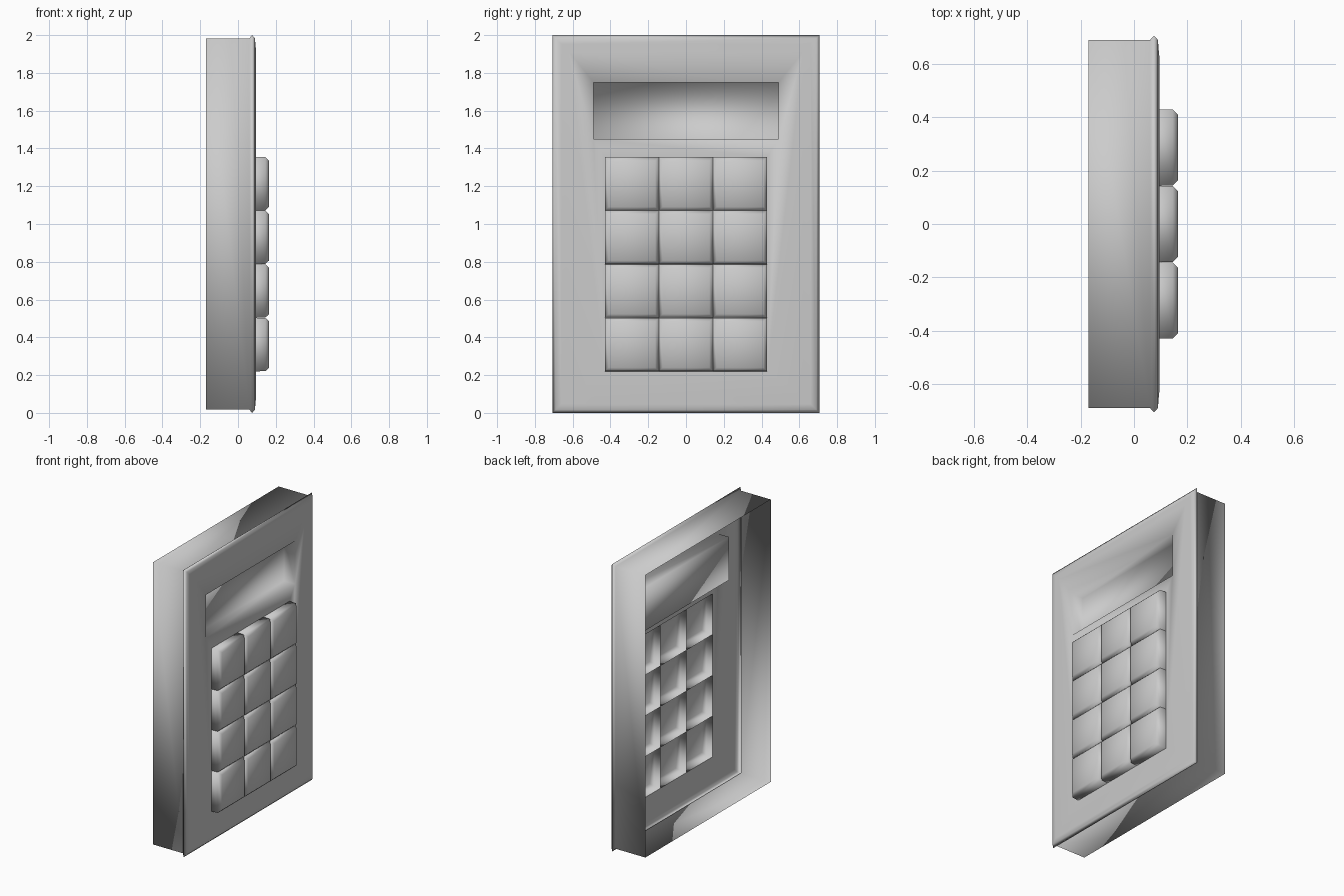
import bpy, bmesh

cube = bpy.data.objects.get("Cube")
if cube:
    bpy.data.objects.remove(cube, do_unlink=True)

grey = bpy.data.materials.new("light grey plastic")
grey.use_nodes = True
colour = (0.6, 0.6, 0.6, 1)
grey.diffuse_color = colour
grey.node_tree.nodes["Principled BSDF"].inputs["Base Color"].default_value = colour


def rect(bm, x, y0, y1, z0, z1):
    """Four vertices of an upright rectangle, anticlockwise seen from +x."""
    corners = ((y0, z0), (y1, z0), (y1, z1), (y0, z1))
    return [bm.verts.new((x, y, z)) for y, z in corners]


def bridge(bm, a, b):
    """Wall of four quads between two rectangles."""
    for i in range(4):
        j = (i + 1) % 4
        bm.faces.new((a[i], a[j], b[j], b[i]))


def finish(bm, name):
    mesh = bpy.data.meshes.new(name)
    bm.to_mesh(mesh)
    bm.free()
    mesh.materials.append(grey)
    for p in mesh.polygons:
        p.use_smooth = True
    obj = bpy.data.objects.new(name, mesh)
    bpy.context.collection.objects.link(obj)
    return obj


# Housing: open-backed shell with a flared lip and a very slightly raised face
bm = bmesh.new()
profile = ((-0.17, 0.69), (0.06, 0.69), (0.075, 0.707), (0.09, 0.69),
           (0.092, 0.66), (0.096, 0.62))
loops = [rect(bm, x, -h, h, 0.293 - h + 0.414, 1.293 + h) for x, h in profile]
for a, b in zip(loops, loops[1:]):
    bridge(bm, a, b)

# Face panel around the display recess and the keypad opening
FACE = 0.096
KEY_Y, KEY_Z0, KEY_Z1 = 0.43, 0.22, 1.355
o = loops[-1]
d = rect(bm, FACE, -0.49, 0.49, 1.45, 1.75)
k = rect(bm, FACE, -KEY_Y, KEY_Y, KEY_Z0, KEY_Z1)
bm.faces.new((o[0], o[1], k[1], k[0]))
bm.faces.new((o[3], d[3], d[2], o[2]))
bm.faces.new((d[0], k[3], k[2], d[1]))
bm.faces.new((o[1], o[2], d[2], d[1], k[2], k[1]))
bm.faces.new((o[0], k[0], k[3], d[0], d[3], o[3]))

# Display recess
floor = rect(bm, 0.012, -0.49, 0.49, 1.45, 1.75)
bridge(bm, d, floor)
bm.faces.new(floor)
finish(bm, "housing")

# Hollow keys, three columns by four rows
bm = bmesh.new()
dy, dz = 2 * KEY_Y / 3, (KEY_Z1 - KEY_Z0) / 4
for col in range(3):
    for row in range(4):
        y, z = -KEY_Y + col * dy, KEY_Z0 + row * dz
        rings = [rect(bm, x, y + m, y + dy - m, z + m, z + dz - m)
                 for x, m in ((FACE, 0), (0.145, 0.001), (0.165, 0.02))]
        for a, b in zip(rings, rings[1:]):
            bridge(bm, a, b)
        bm.faces.new(rings[-1])
finish(bm, "keys")
